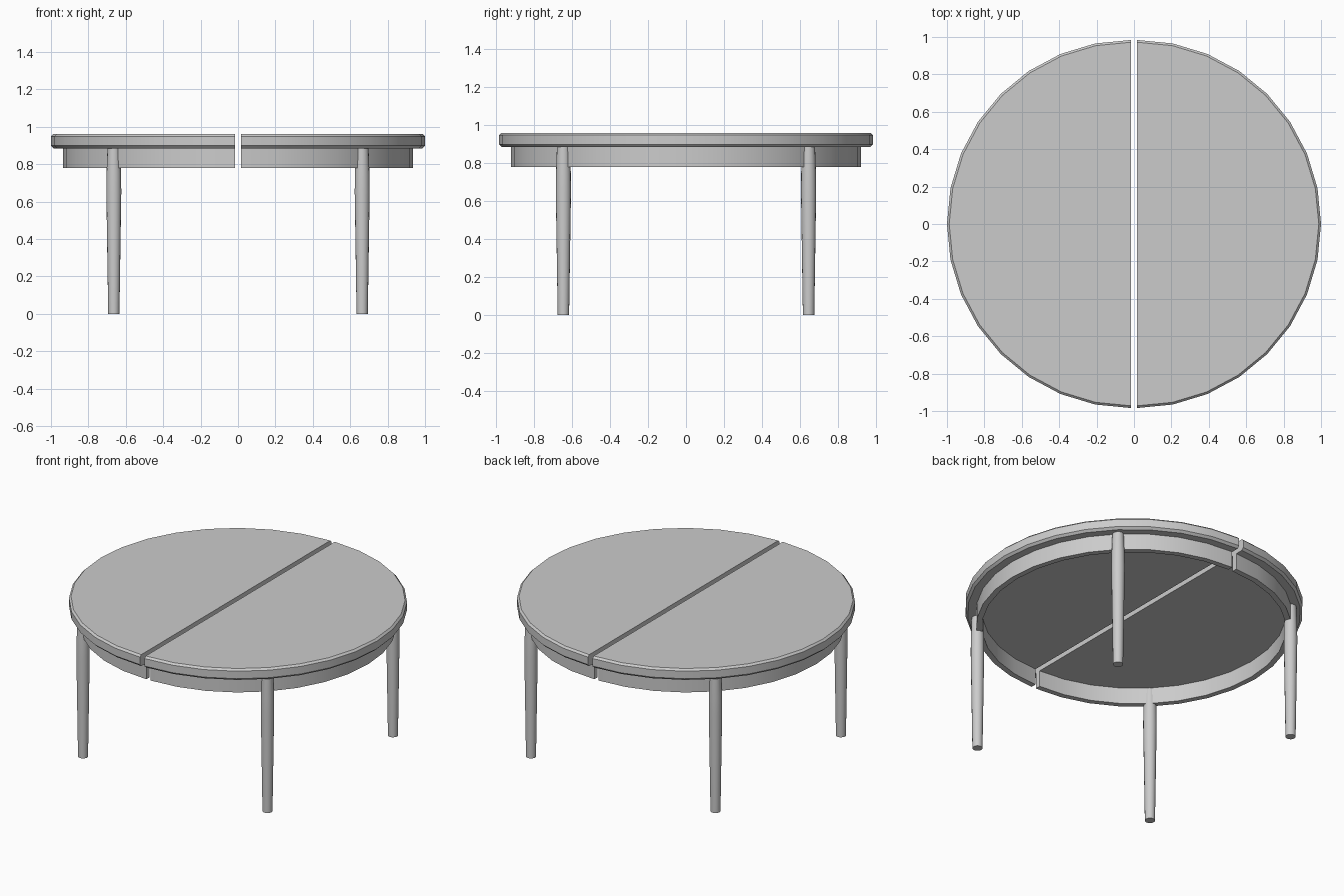
import bpy, bmesh
from math import pi, sin, cos, radians

if "Cube" in bpy.data.objects:
    bpy.data.objects.remove(bpy.data.objects["Cube"])

GAP = 0.016  # half of the slit between the two table halves


def finish(name, bm, smooth=30):
    bmesh.ops.recalc_face_normals(bm, faces=bm.faces)
    mesh = bpy.data.meshes.new(name)
    bm.to_mesh(mesh)
    bm.free()
    ob = bpy.data.objects.new(name, mesh)
    bpy.context.collection.objects.link(ob)
    bpy.ops.object.select_all(action='DESELECT')
    ob.select_set(True)
    bpy.context.view_layer.objects.active = ob
    bpy.ops.object.shade_smooth_by_angle(angle=radians(smooth))
    return ob


def half_ring(name, profile, side, solid, segs=16):
    """Sweep a (radius, z) profile through a half turn and close its ends."""
    bm = bmesh.new()
    rows = []
    for i in range(segs + 1):
        a = -pi / 2 + pi * i / segs
        rows.append([bm.verts.new((side * (GAP + r * cos(a)), r * sin(a), z))
                     for r, z in profile])
    n = len(profile)
    for a, b in zip(rows, rows[1:]):
        for j in range(n - 1 if solid else n):
            k = (j + 1) % n
            bm.faces.new((a[j], b[j], b[k], a[k]))
    if solid:  # flat top, flat underside and the straight cut face
        bm.faces.new([r[0] for r in rows])
        bm.faces.new([r[-1] for r in rows])
        bm.faces.new(rows[0] + rows[-1][::-1])
    else:
        bm.faces.new(rows[0])
        bm.faces.new(rows[-1])
    return finish(name, bm)


def leg(name, x, y, segs=16):
    profile = [(0.030, 0), (0.040, 0.65), (0.039, 0.75), (0.034, 0.885)]
    bm = bmesh.new()
    rings = [[bm.verts.new((x + r * cos(2 * pi * i / segs),
                            y + r * sin(2 * pi * i / segs), z))
              for i in range(segs)] for r, z in profile]
    for a, b in zip(rings, rings[1:]):
        for i in range(segs):
            k = (i + 1) % segs
            bm.faces.new((a[i], a[k], b[k], b[i]))
    bm.faces.new(rings[0])
    bm.faces.new(rings[-1])
    return finish(name, bm)


for side, label in ((-1, "left"), (1, "right")):
    # Half-round top with chamfered rim
    half_ring(label + "_table_top",
              [(0.970, 0.885), (0.984, 0.899), (0.984, 0.948), (0.972, 0.960)],
              side, True)
    # Curved apron below it
    half_ring(label + "_apron",
              [(0.885, 0.78), (0.92, 0.78), (0.92, 0.885), (0.885, 0.885)],
              side, False)
    # Tapered legs
    for y, end in ((-0.645, "front"), (0.645, "back")):
        leg(f"{end}_{label}_leg", side * 0.664, y)
